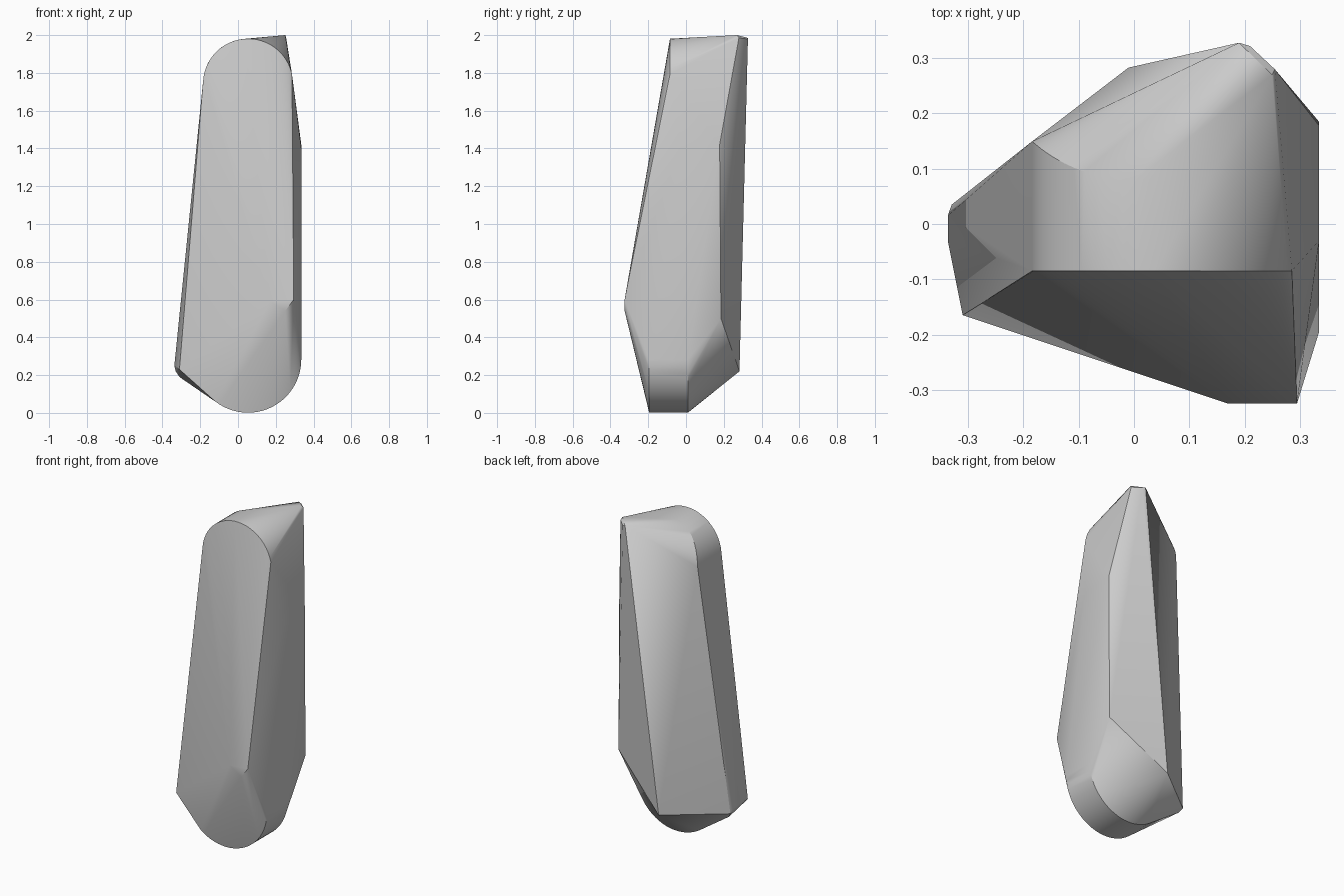
import bpy, bmesh, math

cube = bpy.data.objects.get("Cube")
if cube:
    bpy.data.objects.remove(cube, do_unlink=True)


def arc(cx, cz, radius, y, start, end, steps=24):
    """Points on an upright arc at depth y, angles in degrees."""
    angles = [math.radians(start + (end - start) * i / steps) for i in range(steps + 1)]
    return [(cx + radius * math.cos(a), y, cz + radius * math.sin(a)) for a in angles]


# Rounded top end, with a back rim that sweeps away on one side
points = arc(0.053, 1.743, 0.238, -0.085, 12, 176)
for x, y, z in arc(0.053, 1.743, 0.238, 0, 90, 176, 14):
    points.append((x, 0.08 + 0.07 * (max(0, 0.053 - x) / 0.238) ** 3, z))

# Rounded bottom end
for y in (-0.195, 0.01):
    points += arc(0.053, 0.283, 0.282, y, 232, 360)

# Pointed back tip
points += [(0.25, 0.27, 2.0), (0.255, 0.28, 1.985), (0.21, 0.322, 1.98), (0.19, 0.328, 1.985)]
# Front ridge
points += [(0.17, -0.325, 0.59), (0.25, -0.325, 0.54), (0.295, -0.325, 0.6)]
# Flat side
points += [(0.335, 0.185, 0.5), (0.335, 0.178, 1.42), (0.335, -0.03, 1.4)]
# Lower side corner and back heel
points += [(-0.31, -0.165, 0.23), (-0.337, -0.03, 0.25), (-0.337, 0.015, 0.25),
           (-0.33, 0.035, 0.22), (-0.31, 0.02, 0.19), (-0.01, 0.283, 0.22)]

# Skin the outline points into one faceted stone
bm = bmesh.new()
for p in points:
    bm.verts.new(p)
hull = bmesh.ops.convex_hull(bm, input=bm.verts[:])
loose = {v for v in hull["geom_interior"] + hull["geom_unused"] if isinstance(v, bmesh.types.BMVert)}
bmesh.ops.delete(bm, geom=list(loose), context="VERTS")
bmesh.ops.dissolve_limit(bm, angle_limit=math.radians(0.5), verts=bm.verts[:], edges=bm.edges[:])
bmesh.ops.recalc_face_normals(bm, faces=bm.faces[:])
mesh = bpy.data.meshes.new("stone_body")
bm.to_mesh(mesh)
bm.free()

stone = bpy.data.objects.new("stone_body", mesh)
bpy.context.collection.objects.link(stone)

grey = bpy.data.materials.new("stone_grey")
grey.use_nodes = True
colour = (0.6, 0.6, 0.6, 1)
grey.diffuse_color = colour
grey.node_tree.nodes["Principled BSDF"].inputs["Base Color"].default_value = colour
mesh.materials.append(grey)

bpy.ops.object.select_all(action="DESELECT")
stone.select_set(True)
bpy.context.view_layer.objects.active = stone
bpy.ops.object.shade_smooth_by_angle(angle=math.radians(25))
